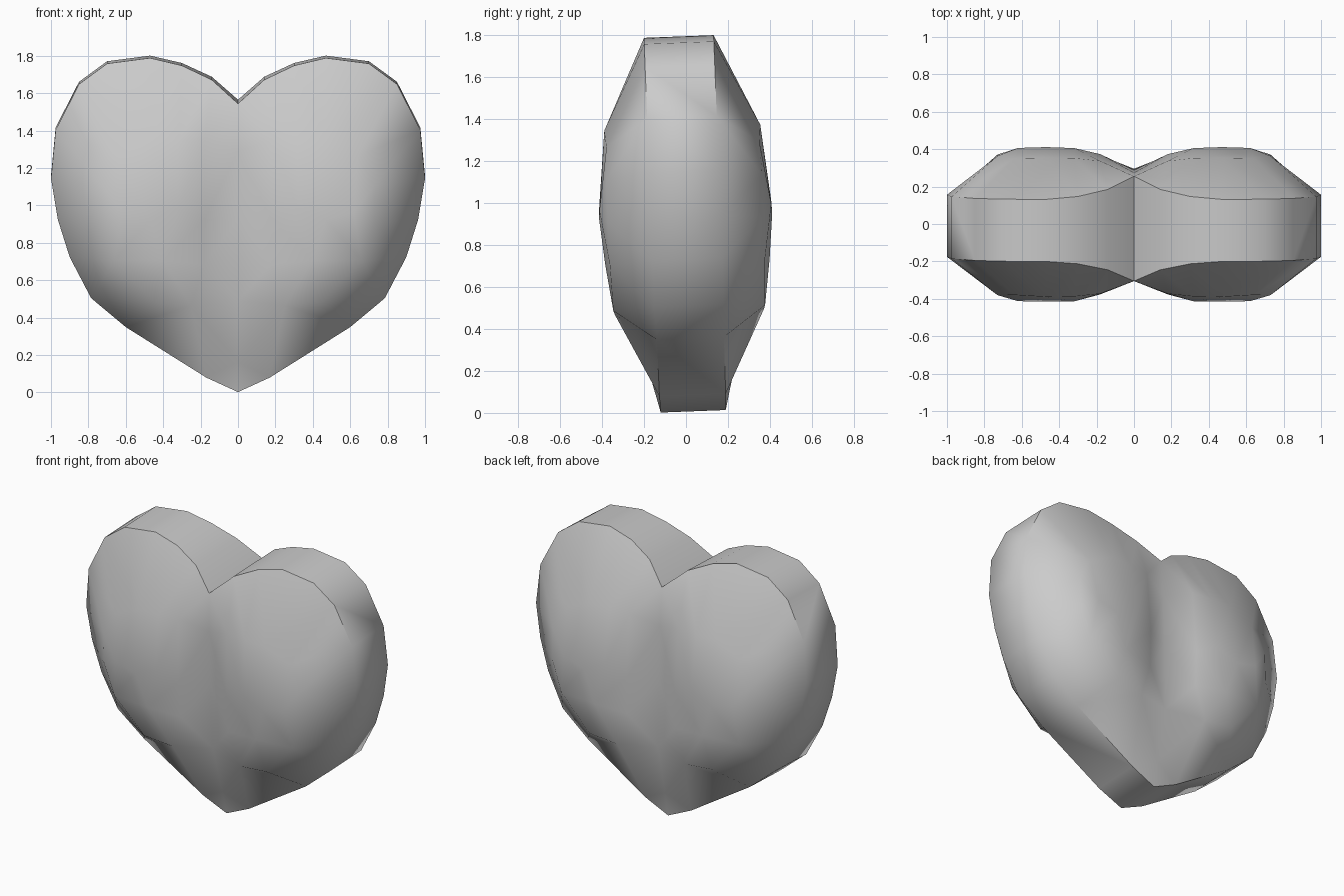
import bpy, bmesh
from math import radians, cos, sin
from mathutils import Vector
from mathutils.geometry import delaunay_2d_cdt

if "Cube" in bpy.data.objects:
    bpy.data.objects.remove(bpy.data.objects["Cube"])

# right half of the heart: (x, z, half depth); rim from cleft to tip
rim = [(0, 1.555, .28), (.14, 1.68, .215), (.30, 1.755, .18), (.47, 1.795, .166),
       (.70, 1.765, .166), (.85, 1.655, .166), (.975, 1.41, .166), (1.0, 1.15, .166),
       (.963, .93, .166), (.90, .73, .166), (.785, .51, .166), (.60, .355, .16),
       (.17, .085, .158), (0, .007, .155)]
# centre groove from tip back up to the cleft
groove = [(0, .17, .195), (0, .5, .28), (0, .94, .29), (0, 1.3, .29)]
# swollen lobe between rim and groove
lobe = [(.18, 1.36, .355), (.32, 1.36, .37), (.47, 1.36, .372), (.64, 1.28, .365),
        (.73, 1.12, .372), (.73, .92, .372), (.66, .72, .37), (.45, .50, .362),
        (.25, .48, .355), (.18, .94, .375), (.32, 1.0, .41), (.47, .94, .413),
        (.62, .98, .41), (.40, .72, .392), (.18, .70, .36)]
pts = rim + groove + lobe
n = len(rim + groove)
coords, _, faces, orig, _, _ = delaunay_2d_cdt(
    [Vector(p[:2]) for p in pts], [], [list(range(n))[::-1]], 1, 1e-5)

# the heart leans slightly forward
tilt, mid = radians(2.2), .9
def place(x, y, z):
    z -= mid
    return (x, y * cos(tilt) - z * sin(tilt), z * cos(tilt) + y * sin(tilt) + mid)

bm = bmesh.new()
front, back = [], []
for c, o in zip(coords, orig):
    d = pts[o[0]][2]
    front.append(bm.verts.new(place(c.x, -d, c.y)))
    back.append(bm.verts.new(place(c.x, d, c.y)))
for f in faces:
    bm.faces.new([front[i] for i in f])
    bm.faces.new([back[i] for i in reversed(f)])

# flat rim band joining front and back
idx = {o[0]: i for i, o in enumerate(orig)}
for k in range(len(rim) - 1):
    a, b = idx[k], idx[k + 1]
    bm.faces.new((front[a], front[b], back[b], back[a]))

# left half
geom = bm.verts[:] + bm.edges[:] + bm.faces[:]
bmesh.ops.mirror(bm, geom=geom, axis='X', merge_dist=1e-4)
bmesh.ops.remove_doubles(bm, verts=bm.verts[:], dist=1e-4)
bmesh.ops.recalc_face_normals(bm, faces=bm.faces[:])

mesh = bpy.data.meshes.new("heart")
bm.to_mesh(mesh)
bm.free()
heart = bpy.data.objects.new("heart", mesh)
bpy.context.collection.objects.link(heart)
bpy.context.view_layer.objects.active = heart
heart.select_set(True)
bpy.ops.object.shade_smooth_by_angle(angle=radians(55))
